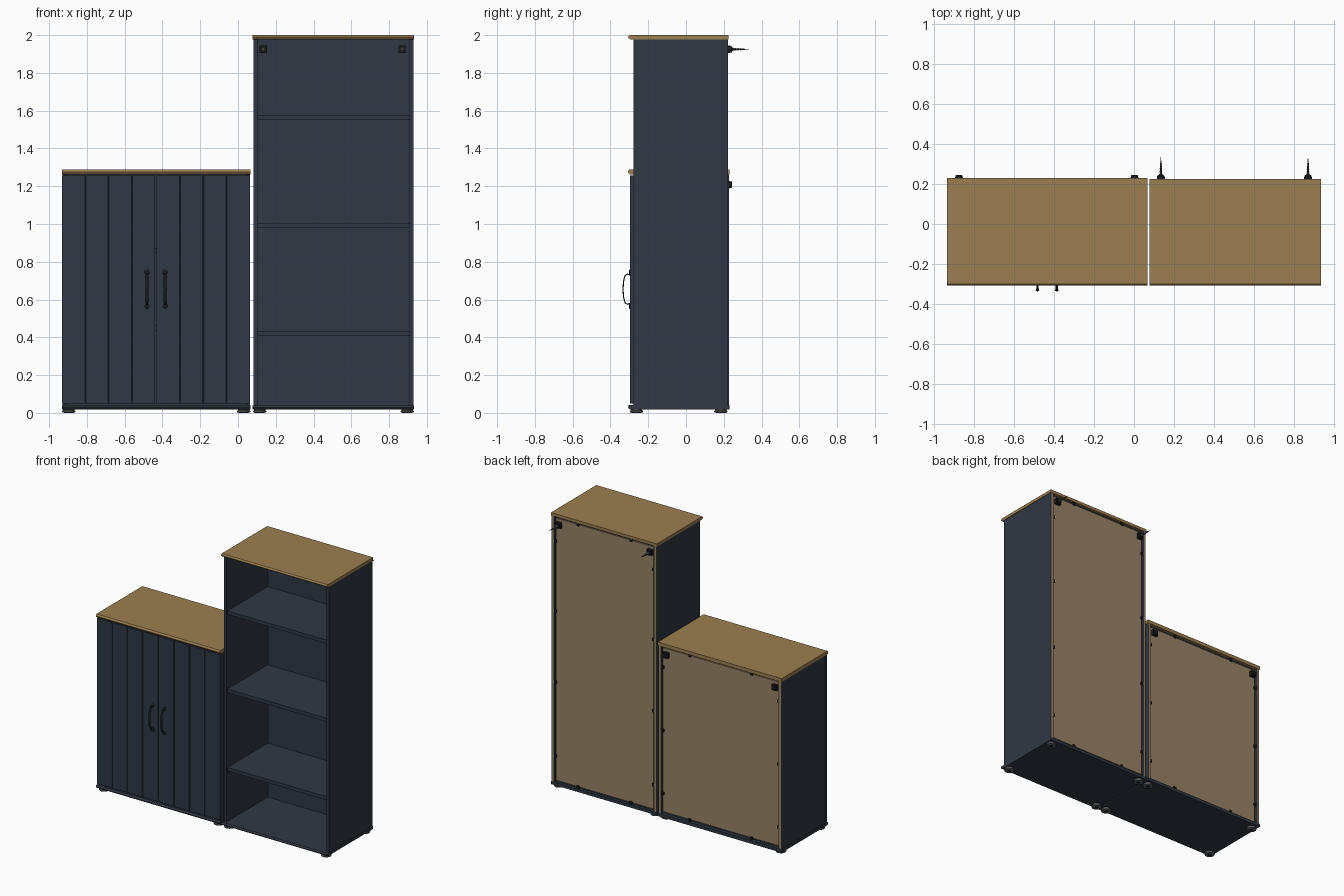
import bpy, bmesh, math
from mathutils import Vector

if "Cube" in bpy.data.objects:
    bpy.data.objects.remove(bpy.data.objects["Cube"])


def mat(name, rgb):
    m = bpy.data.materials.new(name)
    m.diffuse_color = (*rgb, 1)
    m.use_nodes = True
    m.node_tree.nodes["Principled BSDF"].inputs["Base Color"].default_value = m.diffuse_color
    return m


NAVY = mat("navy paint", (0.029, 0.040, 0.056))
OAK = mat("oak top", (0.33, 0.212, 0.082))
BOARD = mat("raw board", (0.32, 0.225, 0.135))
BLACK = mat("black hardware", (0.010, 0.011, 0.012))
STEEL = mat("dark steel", (0.06, 0.06, 0.06))
GREY = mat("foot grey", (0.12, 0.12, 0.125))


def finish(bm, name, *mats, smooth=False):
    bmesh.ops.recalc_face_normals(bm, faces=bm.faces[:])
    me = bpy.data.meshes.new(name)
    bm.to_mesh(me)
    bm.free()
    for m in mats:
        me.materials.append(m)
    ob = bpy.data.objects.new(name, me)
    bpy.context.collection.objects.link(ob)
    if smooth:
        bpy.ops.object.select_all(action='DESELECT')
        ob.select_set(True)
        bpy.context.view_layer.objects.active = ob
        bpy.ops.object.shade_smooth_by_angle(angle=math.radians(40))
    return ob


def box(name, x0, x1, y0, y1, z0, z1, m, raw_back=False):
    bm = bmesh.new()
    bmesh.ops.create_cube(bm, size=1)
    for v in bm.verts:
        v.co = Vector(((x0 + x1) / 2 + v.co.x * (x1 - x0),
                       (y0 + y1) / 2 + v.co.y * (y1 - y0),
                       (z0 + z1) / 2 + v.co.z * (z1 - z0)))
    if raw_back:
        for f in bm.faces:
            f.normal_update()
            f.material_index = int(f.normal.y > 0.9)
    return finish(bm, name, m, BOARD) if raw_back else finish(bm, name, m)


def prism(name, pts, vec, m):
    """Extrude a closed outline along vec."""
    bm = bmesh.new()
    f = bm.faces.new([bm.verts.new(p) for p in pts])
    ext = bmesh.ops.extrude_face_region(bm, geom=[f])
    bmesh.ops.translate(bm, vec=vec, verts=[e for e in ext["geom"] if isinstance(e, bmesh.types.BMVert)])
    return finish(bm, name, m)


def lathe(name, profile, pos, axis, m, n=20):
    """Turn (radius, height) pairs round an axis starting at pos."""
    bm = bmesh.new()
    q = Vector((0, 0, 1)).rotation_difference(Vector(axis))
    rings = [[bm.verts.new(Vector(pos) + q @ Vector((r * math.cos(2 * math.pi * i / n),
              r * math.sin(2 * math.pi * i / n), h))) for i in range(n)] for r, h in profile]
    for a, b in zip(rings, rings[1:]):
        for i in range(n):
            bm.faces.new((a[i], a[(i + 1) % n], b[(i + 1) % n], b[i]))
    bm.faces.new(rings[0])
    bm.faces.new(rings[-1])
    return finish(bm, name, m, smooth=True)


def board(name, x0, x1, yb, z0, z1, m):
    """Horizontal board with a rounded front edge."""
    h, yf = z1 - z0, -0.307
    pts = [(x0, yb, z0), (x0, yb, z1), (x0, yf + 0.008, z1), (x0, yf + 0.002, z1 - h * .25),
           (x0, yf, z1 - h * .5), (x0, yf + 0.004, z1 - h * .8), (x0, yf + 0.012, z0)]
    prism(name, pts, (x1 - x0, 0, 0), m)


def carcass(tag, x0, x1, yb, zt, base_top, top_thick, shelves, clips_z):
    zb = zt - top_thick
    a, b, t = x0 + 0.004, x1 - 0.004, 0.021
    board(tag + "_top", x0, x1, yb, zb, zt, OAK)
    board(tag + "_base", x0, x1, yb, 0.019, base_top, NAVY)
    box(tag + "_left_side", a, a + t, -0.278, yb - 0.002, base_top, zb, NAVY, True)
    box(tag + "_right_side", b - t, b, -0.278, yb - 0.002, base_top, zb, NAVY, True)
    # back: painted inside, raw board outside
    box(tag + "_back_lining", a + t, b - t, 0.196, 0.206, base_top, zb, NAVY)
    box(tag + "_back_panel", a + t + 0.008, b - t - 0.008, 0.206, 0.214,
        base_top + 0.012, zb - 0.014, BOARD)
    for i, z in enumerate(shelves):
        box(f"{tag}_shelf_{i}", a + t, b - t, -0.268, 0.196, z - 0.013, z + 0.013, NAVY)
    # clips holding the back panel
    spots = [(x, z) for z in clips_z for x in (a + t + 0.008, b - t - 0.008)]
    spots += [(x0 + (x1 - x0) * f, z) for f in (0.25, 0.75) for z in (base_top + 0.011, zb - 0.011)]
    for i, (x, z) in enumerate(spots):
        box(f"{tag}_clip_{i}", x - 0.009, x + 0.009, 0.208, 0.222, z - 0.010, z + 0.010, BLACK)
    # feet
    for i, x in enumerate((x0 + 0.037, x1 - 0.037)):
        for j, y in enumerate((-0.262, 0.184)):
            lathe(f"{tag}_foot_{i}{j}", [(0.024, 0), (0.034, 0.003), (0.036, 0.010), (0.030, 0.013),
                  (0.030, 0.019)], (x, y, 0), (0, 0, 1), GREY, 24)
            lathe(f"{tag}_foot_pad_{i}{j}", [(0.014, 0), (0.014, 0.001)], (x, y, -0.0005),
                  (0, 0, 1), BLACK, 16)


def wall_bracket(tag, x, z, screw):
    box(tag + "_inner_plate", x - 0.019, x + 0.019, 0.188, 0.196, z - 0.019, z + 0.019, BLACK)
    lathe(tag + "_inner_bolt", [(0.007, 0), (0.007, 0.004)], (x, 0.185, z), (0, 1, 0), STEEL, 12)
    box(tag + "_base", x - 0.020, x + 0.020, 0.212, 0.234, z - 0.020, z + 0.020, BLACK)
    lathe(tag + "_cap", [(0.018, 0), (0.018, 0.008), (0.014, 0.012)], (x, 0.232, z), (0, 1, 0), BLACK)
    if screw:
        prof = [(0.010, 0), (0.010, 0.004), (0.005, 0.008)]
        for k in range(7):  # threads
            prof += [(0.0075 - k * 0.0004, 0.012 + k * 0.008), (0.0048 - k * 0.0003, 0.016 + k * 0.008)]
        prof += [(0.0006, 0.091)]
        lathe(tag + "_screw", prof, (x, 0.243, z), (0, 1, 0), STEEL, 12)


# low cabinet and tall bookcase
carcass("cabinet", -0.933, 0.067, 0.230, 1.289, 0.042, 0.026, (0.45, 0.86), (0.19, 0.65, 1.11))
carcass("bookcase", 0.078, 0.933, 0.225, 2.0, 0.040, 0.022, (0.421, 0.993, 1.563),
        (0.23, 0.77, 1.29, 1.80))

# grooved doors
for side, x0, x1 in (("left", -0.931, -0.439), ("right", -0.432, 0.064)):
    pts = [(x0, -0.279, 0.05), (x0, -0.297, 0.05)]
    for k in (1, 2, 3):
        gx = x0 + (x1 - x0) * k / 4
        pts += [(gx - 0.003, -0.297, 0.05), (gx, -0.293, 0.05), (gx + 0.003, -0.297, 0.05)]
    pts += [(x1, -0.297, 0.05), (x1, -0.279, 0.05)]
    prism(side + "_door", pts, (0, 0, 1.208), NAVY)

# bow handles: flat oval section, pinched near the ends
path = [(-0.297, 0.730, .006), (-0.311, 0.735, .006), (-0.322, 0.728, .006), (-0.329, 0.705, .008),
        (-0.332, 0.680, .008), (-0.333, 0.655, .009), (-0.332, 0.630, .008), (-0.329, 0.605, .008),
        (-0.322, 0.582, .006), (-0.311, 0.575, .006), (-0.297, 0.580, .006)]
for side, x in (("left", -0.482), ("right", -0.386)):
    bm = bmesh.new()
    rings = []
    for i, (y, z, w) in enumerate(path):
        p, q = path[max(i - 1, 0)], path[min(i + 1, len(path) - 1)]
        tan = Vector((0, q[0] - p[0], q[1] - p[1])).normalized()
        nrm = tan.cross(Vector((1, 0, 0)))
        rings.append([bm.verts.new(Vector((x + w * math.cos(a), y, z)) + nrm * 0.003 * math.sin(a))
                      for a in (k * math.pi / 5 for k in range(10))])
    for a, b in zip(rings, rings[1:]):
        for i in range(10):
            bm.faces.new((a[i], a[(i + 1) % 10], b[(i + 1) % 10], b[i]))
    bm.faces.new(rings[0])
    bm.faces.new(rings[-1])
    finish(bm, side + "_handle", BLACK, smooth=True)
    for end, z, s in (("upper", 0.735, 1), ("lower", 0.575, -1)):
        lathe(f"{side}_handle_{end}_rose", [(0.015, 0), (0.015, 0.003), (0.011, 0.006)],
              (x, -0.296, z + s * 0.009), (0, -1, 0), BLACK, 16)

# wall fixings
for i, x in enumerate((-0.874, 0.003)):
    wall_bracket(f"cabinet_fixing_{i}", x, 1.208, False)
for i, x in enumerate((0.134, 0.869)):
    wall_bracket(f"bookcase_fixing_{i}", x, 1.925, True)
